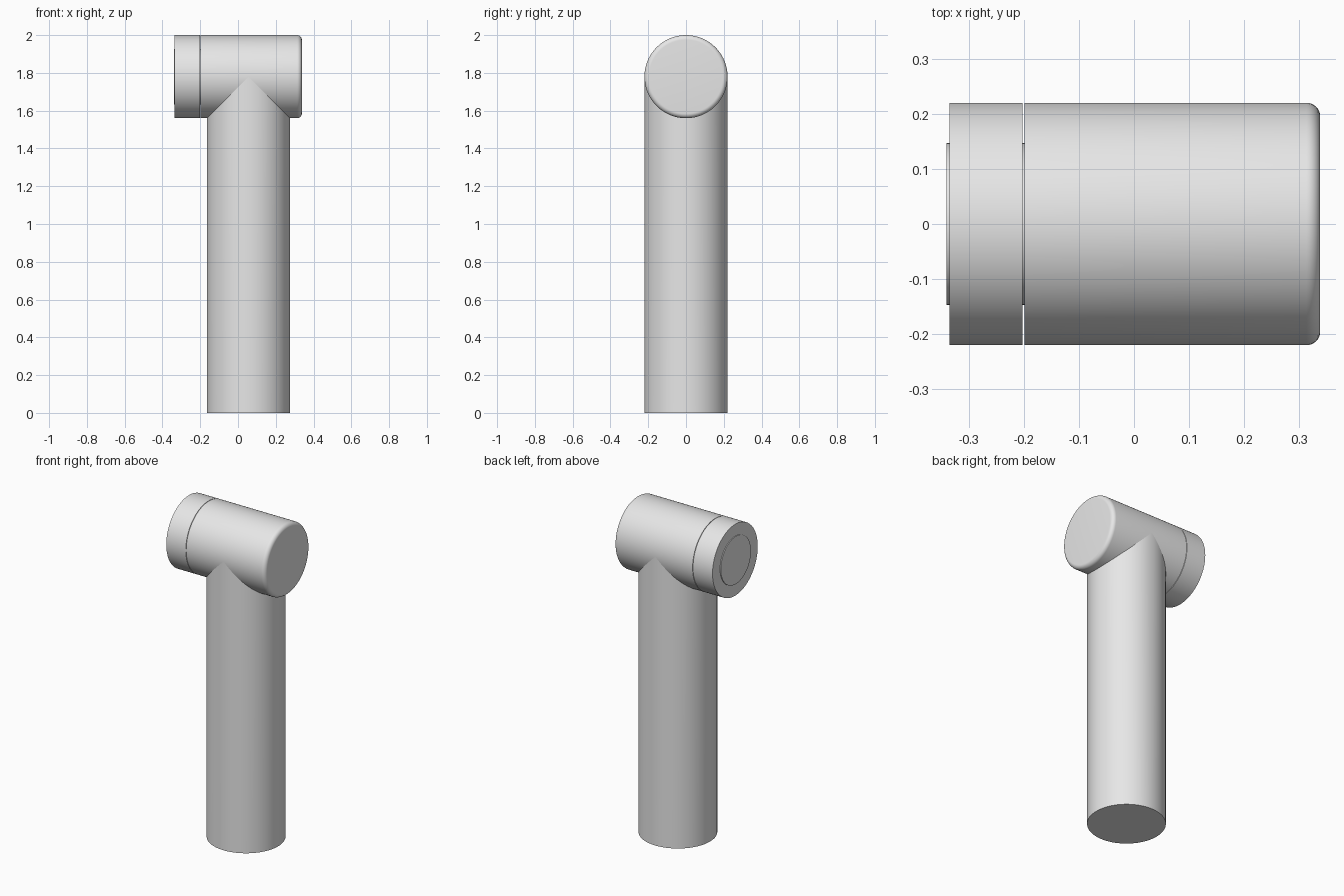
import bpy
import bmesh
import math

if "Cube" in bpy.data.objects:
    bpy.data.objects.remove(bpy.data.objects["Cube"], do_unlink=True)

RADIUS = 0.22
HEAD_Z = 1.78
HANDLE_X = 0.055
SIDES = 96

grey = bpy.data.materials.new("light grey")
grey.use_nodes = True
grey.diffuse_color = (0.8, 0.8, 0.8, 1)
grey.node_tree.nodes["Principled BSDF"].inputs["Base Color"].default_value = (0.8, 0.8, 0.8, 1)


def finish(name, bm):
    """Turn a bmesh into a smooth object with sharp edges kept."""
    bmesh.ops.recalc_face_normals(bm, faces=bm.faces)
    mesh = bpy.data.meshes.new(name)
    bm.to_mesh(mesh)
    bm.free()
    mesh.materials.append(grey)
    obj = bpy.data.objects.new(name, mesh)
    bpy.context.collection.objects.link(obj)
    bpy.ops.object.select_all(action="DESELECT")
    obj.select_set(True)
    bpy.context.view_layer.objects.active = obj
    bpy.ops.object.shade_smooth_by_angle(angle=math.radians(30))
    return obj


def bridge(bm, lower, upper):
    for i in range(SIDES):
        j = (i + 1) % SIDES
        bm.faces.new((lower[i], lower[j], upper[j], upper[i]))


def turned_part(name, profile):
    """Closed round part along x from (x, radius) points."""
    bm = bmesh.new()
    rings = []
    for x, r in profile:
        angles = [math.tau * i / SIDES for i in range(SIDES)]
        rings.append([bm.verts.new((x, r * math.cos(a), HEAD_Z + r * math.sin(a)))
                      for a in angles])
    for first, second in zip(rings, rings[1:]):
        bridge(bm, first, second)
    bm.faces.new(rings[0])
    bm.faces.new(rings[-1])
    return finish(name, bm)


# Head barrel with a rounded far rim
END, ROUND = 0.338, 0.025
rim = [(END - ROUND + ROUND * math.sin(t), RADIUS - ROUND + ROUND * math.cos(t))
       for t in (math.pi / 2 * k / 8 for k in range(9))]
turned_part("head_barrel", [(-0.199, RADIUS)] + rim)

# End cap behind a narrow groove, with its spindle and raised disc
turned_part("end_cap", [(-0.335, RADIUS), (-0.202, RADIUS)])
turned_part("groove_spindle", [(-0.21, 0.147), (-0.19, 0.147)])
turned_part("end_disc", [(-0.34, 0.147), (-0.33, 0.147)])

# Handle whose top edge is mitred to the underside of the barrel
bm = bmesh.new()
bottom, top = [], []
for i in range(SIDES):
    a = math.tau * i / SIDES
    x, y = HANDLE_X + RADIUS * math.cos(a), RADIUS * math.sin(a)
    bottom.append(bm.verts.new((x, y, 0)))
    top.append(bm.verts.new((x, y, HEAD_Z - RADIUS * abs(math.cos(a)))))
bridge(bm, bottom, top)
bm.faces.new(bottom)
finish("handle", bm)
